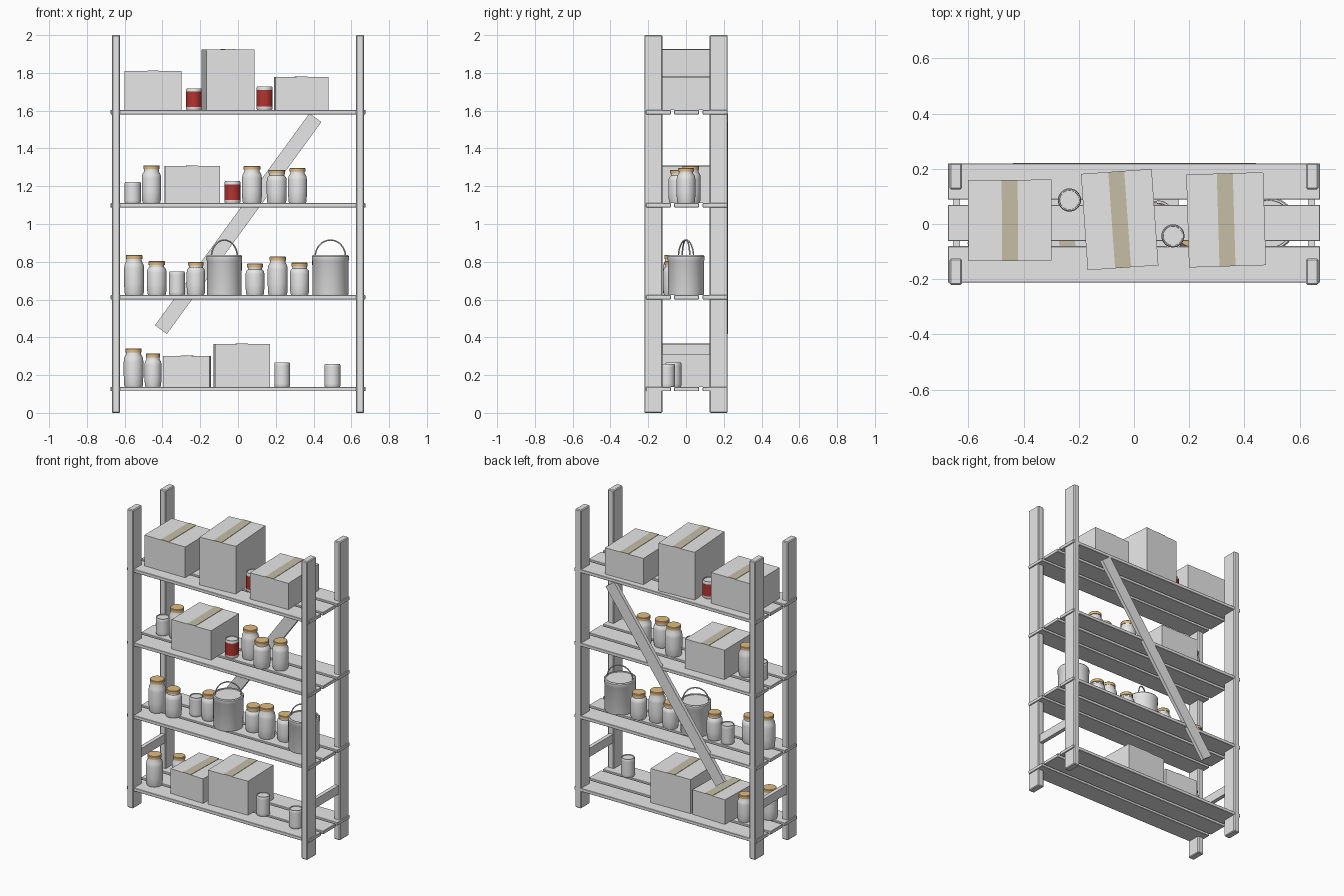
import bpy, bmesh
from math import pi, sin, cos, radians, atan2, hypot
from mathutils import Matrix, Vector

cube = bpy.data.objects.get("Cube")
if cube:
    bpy.data.objects.remove(cube, do_unlink=True)


def material(name, rgb):
    m = bpy.data.materials.new(name)
    m.use_nodes = True
    m.diffuse_color = (*rgb, 1)
    m.node_tree.nodes["Principled BSDF"].inputs["Base Color"].default_value = (*rgb, 1)
    return m


GREY = material("pale_grey", (0.8, 0.8, 0.8))
TAPE = material("packing_tape", (0.56, 0.51, 0.38))
LID = material("tan_lid", (0.75, 0.5, 0.22))
RED = material("red_label", (0.45, 0.035, 0.03))


def finish(name, bm, mats, smooth=False):
    bmesh.ops.recalc_face_normals(bm, faces=bm.faces)
    mesh = bpy.data.meshes.new(name)
    bm.to_mesh(mesh)
    bm.free()
    for m in mats:
        mesh.materials.append(m)
    if smooth:
        mesh.shade_smooth()
        mesh.set_sharp_from_angle(angle=radians(35))
    ob = bpy.data.objects.new(name, mesh)
    bpy.context.collection.objects.link(ob)
    return ob


def block(name, centre, size, mat=GREY, turn=None, bevel=0):
    bm = bmesh.new()
    bmesh.ops.create_cube(bm, size=1, matrix=Matrix.Diagonal((*size, 1)))
    if bevel:
        bmesh.ops.bevel(bm, geom=bm.edges[:], offset=bevel, segments=1, affect='EDGES')
    bm.transform(Matrix.Translation(centre) @ (turn or Matrix()))
    return finish(name, bm, [mat])


def lathe(name, place, profile, mats, rule=None, segments=28):
    """Turn a radius/height profile round z; rule picks a material from face height."""
    bm = bmesh.new()
    verts = [bm.verts.new((r, 0, z)) for r, z in profile]
    edges = [bm.edges.new(pair) for pair in zip(verts, verts[1:])]
    bmesh.ops.spin(bm, geom=verts + edges, cent=(0, 0, 0), axis=(0, 0, 1),
                   angle=2 * pi, steps=segments)
    bmesh.ops.remove_doubles(bm, verts=bm.verts, dist=0.0002)
    if rule:
        for f in bm.faces:
            f.material_index = int(rule(f.calc_center_median().z))
    bm.transform(Matrix.Translation(place))
    return finish(name, bm, mats, True)


def jar(x, y, z, r, h):
    neck = r * 0.76
    profile = [(0, 0), (r * 0.88, 0), (r * 0.96, 0.012), (r, h * 0.3), (r, h * 0.66),
               (r * 0.95, h * 0.76), (neck, h - 0.03), (neck, h - 0.02),
               (r * 0.83, h - 0.02), (r * 0.83, h - 0.003), (r * 0.78, h), (0, h)]
    lathe("jar", (x, y, z), profile, [GREY, LID], lambda c: c > h - 0.0205)


def can(x, y, z, r, h, label=GREY):
    low, high = h * 0.15, h * 0.85
    profile = [(0, 0), (r * 0.93, 0), (r, 0.006), (r, low), (r, high), (r, h - 0.007),
               (r * 0.93, h), (r * 0.85, h), (r * 0.83, h - 0.005), (0, h - 0.005)]
    mats = [GREY] if label is GREY else [GREY, label]
    lathe("can", (x, y, z), profile, mats,
          (lambda c: low < c < high) if label is not GREY else None)


def bucket(x, y, z, r, h, turn):
    profile = [(0, 0), (r * 0.95, 0), (r * 0.97, 0.006), (r * 0.98, h - 0.03), (r, h - 0.027),
               (r, h - 0.006), (r * 0.95, h), (r * 0.88, h), (r * 0.87, h - 0.006),
               (0, h - 0.006)]
    lathe("bucket", (x, y, z), profile, [GREY], segments=40)
    # Bent wire handle
    curve = bpy.data.curves.new("bucket_handle", 'CURVE')
    curve.dimensions = '3D'
    curve.bevel_depth = 0.004
    curve.bevel_resolution = 1
    line = curve.splines.new('POLY')
    steps = 20
    line.points.add(steps)
    for i, p in enumerate(line.points):
        a = pi * i / steps
        p.co = (r * 0.85 * cos(a), 0, 0.09 * sin(a), 1)
    curve.materials.append(GREY)
    ob = bpy.data.objects.new("bucket_handle", curve)
    ob.location = (x, y, z + h - 0.01)
    ob.rotation_euler.z = radians(turn)
    bpy.context.collection.objects.link(ob)


def carton(x, y, z, w, d, h, turn=0):
    spin = Matrix.Rotation(radians(turn), 4, 'Z')
    block("carton", (x, y, z + h / 2), (w, d, h), GREY, spin)
    block("carton_tape", (x, y, z + h), (0.058, d, 0.005), TAPE, spin)


# Frame: four posts, low side rails and planked shelves
for sx in (-1, 1):
    for sy in (-1, 1):
        block("post", (sx * 0.646, sy * 0.173, 1), (0.044, 0.096, 2), bevel=0.005)
    block("side_rail", (sx * 0.643, 0, 0.337), (0.026, 0.26, 0.058))

S1, S2, S3, S4 = shelves = (1.603, 1.11, 0.623, 0.137)
for top in shelves:
    for y in (-0.146, 0.003, 0.154):
        block("shelf_plank", (0, y, top - 0.011), (1.35, 0.131, 0.022), bevel=0.002)

# Diagonal brace across the back
low, high = Vector((-0.408, 0.21, 0.441)), Vector((0.41, 0.21, 1.563))
run = high - low
block("back_brace", (low + high) / 2, (run.length, 0.024, 0.078),
      turn=Matrix.Rotation(-atan2(run.z, run.x), 4, 'Y'))

# Cartons
carton(-0.45, 0.013, S1, 0.302, 0.294, 0.206, 0.3)
carton(-0.052, 0.016, S1, 0.257, 0.35, 0.32, 4)
carton(0.334, 0.015, S1, 0.279, 0.337, 0.176, 1.7)
carton(-0.243, 0, S2, 0.29, 0.3, 0.197, 0.8)
carton(-0.27, -0.005, S4, 0.246, 0.29, 0.165, -1.7)
carton(0.02, 0, S4, 0.292, 0.28, 0.228, 1.7)

# Cans, some with a red label
can(-0.234, 0.087, S1, 0.042, 0.115, RED)
can(0.141, -0.043, S1, 0.042, 0.126, RED)
can(-0.029, -0.023, S2, 0.042, 0.117, RED)
can(-0.557, 0, S2, 0.043, 0.113)
can(-0.323, 0.02, S3, 0.042, 0.125)
can(0.234, -0.067, S4, 0.042, 0.13)
can(0.5, -0.1, S4, 0.042, 0.123)

# Jars
for x, y, z, r, h in (
        (-0.458, 0.01, S2, 0.051, 0.2), (0.074, 0.025, S2, 0.053, 0.198),
        (0.205, -0.04, S2, 0.053, 0.177), (0.315, 0, S2, 0.05, 0.187),
        (-0.55, -0.07, S3, 0.053, 0.213), (-0.43, -0.07, S3, 0.052, 0.18),
        (-0.223, 0.015, S3, 0.049, 0.177), (0.09, 0.035, S3, 0.05, 0.167),
        (0.21, 0.005, S3, 0.053, 0.204), (0.326, 0.035, S3, 0.051, 0.172),
        (-0.553, -0.095, S4, 0.052, 0.204), (-0.45, 0.02, S4, 0.045, 0.177)):
    jar(x, y, z, r, h)

# Buckets
bucket(-0.072, 0, S3, 0.094, 0.212, 30)
bucket(0.489, 0, S3, 0.098, 0.212, 14)
